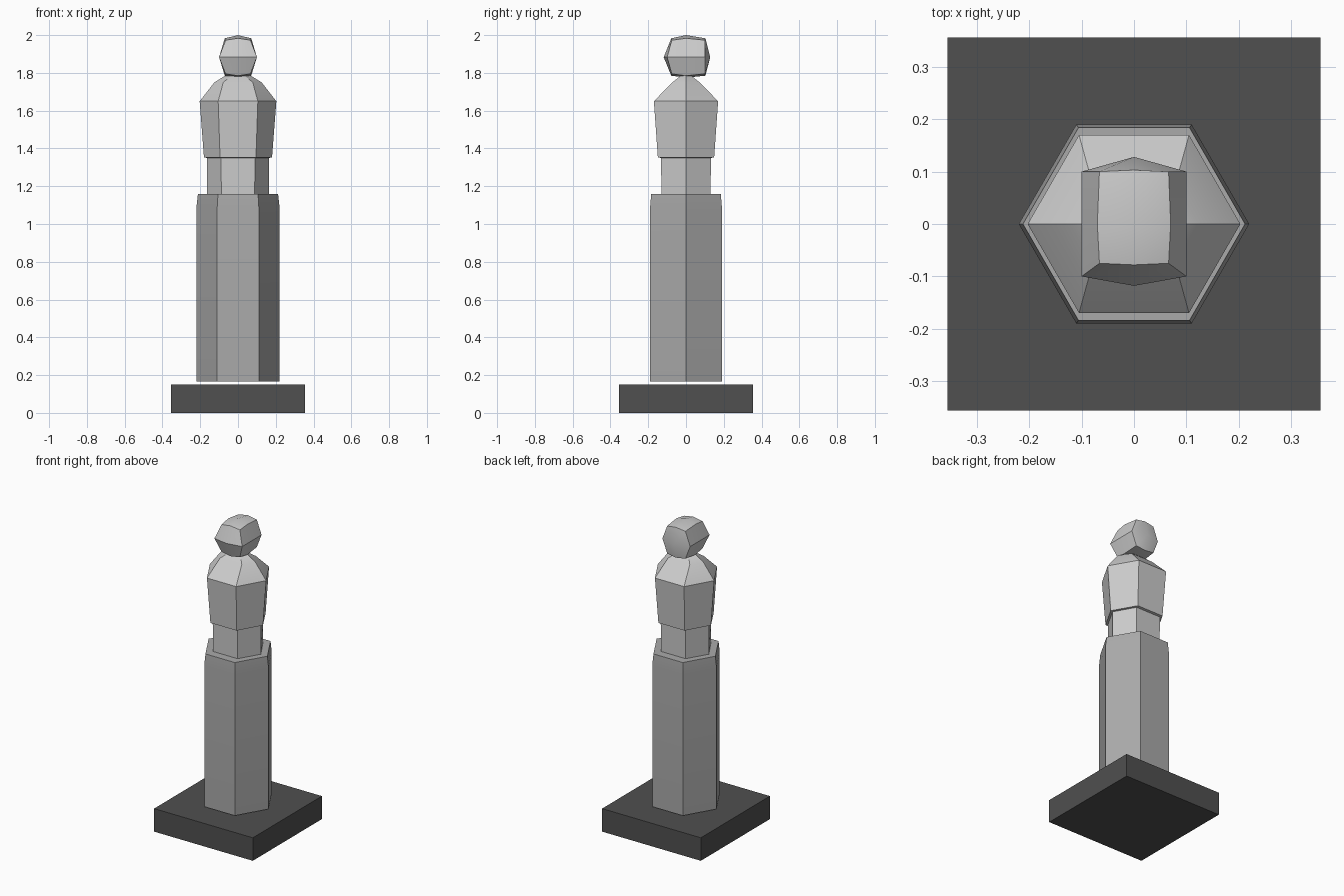
import bpy, bmesh, math

if "Cube" in bpy.data.objects:
    bpy.data.objects.remove(bpy.data.objects["Cube"])


def material(name, v):
    m = bpy.data.materials.new(name)
    m.diffuse_color = (v, v, v, 1)
    m.use_nodes = True
    m.node_tree.nodes["Principled BSDF"].inputs["Base Color"].default_value = m.diffuse_color
    return m


def loft(name, rings, mat=None, angle=25, apex=None, nadir=None):
    """Skin a stack of equal-length rings, capped flat or with a point."""
    bm = bmesh.new()
    loops = [[bm.verts.new(p) for p in r] for r in rings]
    n = len(loops[0])
    for a, b in zip(loops, loops[1:]):
        for i in range(n):
            j = (i + 1) % n
            bm.faces.new((a[i], a[j], b[j], b[i]))
    for loop, tip in ((loops[0], nadir), (loops[-1], apex)):
        if tip is None:
            bm.faces.new(loop)
        else:
            # quads from the edge midpoints to the centre point
            c = bm.verts.new(tip)
            for i in range(0, n, 2):
                bm.faces.new((loop[i - 1], loop[i], loop[(i + 1) % n], c))
    bmesh.ops.recalc_face_normals(bm, faces=bm.faces)
    me = bpy.data.meshes.new(name)
    bm.to_mesh(me)
    bm.free()
    ob = bpy.data.objects.new(name, me)
    bpy.context.collection.objects.link(ob)
    if mat:
        me.materials.append(mat)
    bpy.context.view_layer.objects.active = ob
    ob.select_set(True)
    bpy.ops.object.shade_smooth_by_angle(angle=math.radians(angle))
    ob.select_set(False)
    return ob


def hexagon(rx, hx, hy, z):
    return [(rx, 0, z), (hx, hy, z), (-hx, hy, z),
            (-rx, 0, z), (-hx, -hy, z), (hx, -hy, z)]


def head_ring(x, mid_x, front, mid_front, back, mid_back, z, mid_z):
    # corners alternate with edge midpoints
    return [(x, back, z), (0, mid_back, mid_z), (-x, back, z), (-mid_x, 0, mid_z),
            (-x, front, z), (0, mid_front, mid_z), (x, front, z), (mid_x, 0, mid_z)]


# Square plinth
s = 0.356
loft("plinth", [[(s, s, z), (-s, s, z), (-s, -s, z), (s, -s, z)] for z in (0, 0.15)],
     material("dark_stone", 0.08))

# Hexagonal lower body
loft("lower_body", [hexagon(0.22, 0.11, 0.19, 0.165),
                    hexagon(0.22, 0.11, 0.19, 1.09),
                    hexagon(0.212, 0.106, 0.184, 1.16)],
     material("mid_grey", 0.4))

# Waist, chest and shoulders
loft("torso", [hexagon(0.165, 0.088, 0.13, 1.16),
               hexagon(0.165, 0.09, 0.132, 1.35),
               hexagon(0.18, 0.095, 0.149, 1.352),
               hexagon(0.203, 0.105, 0.17, 1.65),
               hexagon(0.125, 0.078, 0.072, 1.75),
               hexagon(0.06, 0.03, 0.022, 1.79)])

# Faceted head
loft("head", [head_ring(0.066, 0.07, -0.075, -0.078, 0.1, 0.103, 1.795, 1.785),
              head_ring(0.1, 0.1, -0.1, -0.118, 0.1, 0.128, 1.883, 1.883),
              head_ring(0.066, 0.07, -0.075, -0.078, 0.1, 0.103, 1.973, 1.983)],
     apex=(0, 0, 2.0), nadir=(0, 0, 1.775))
